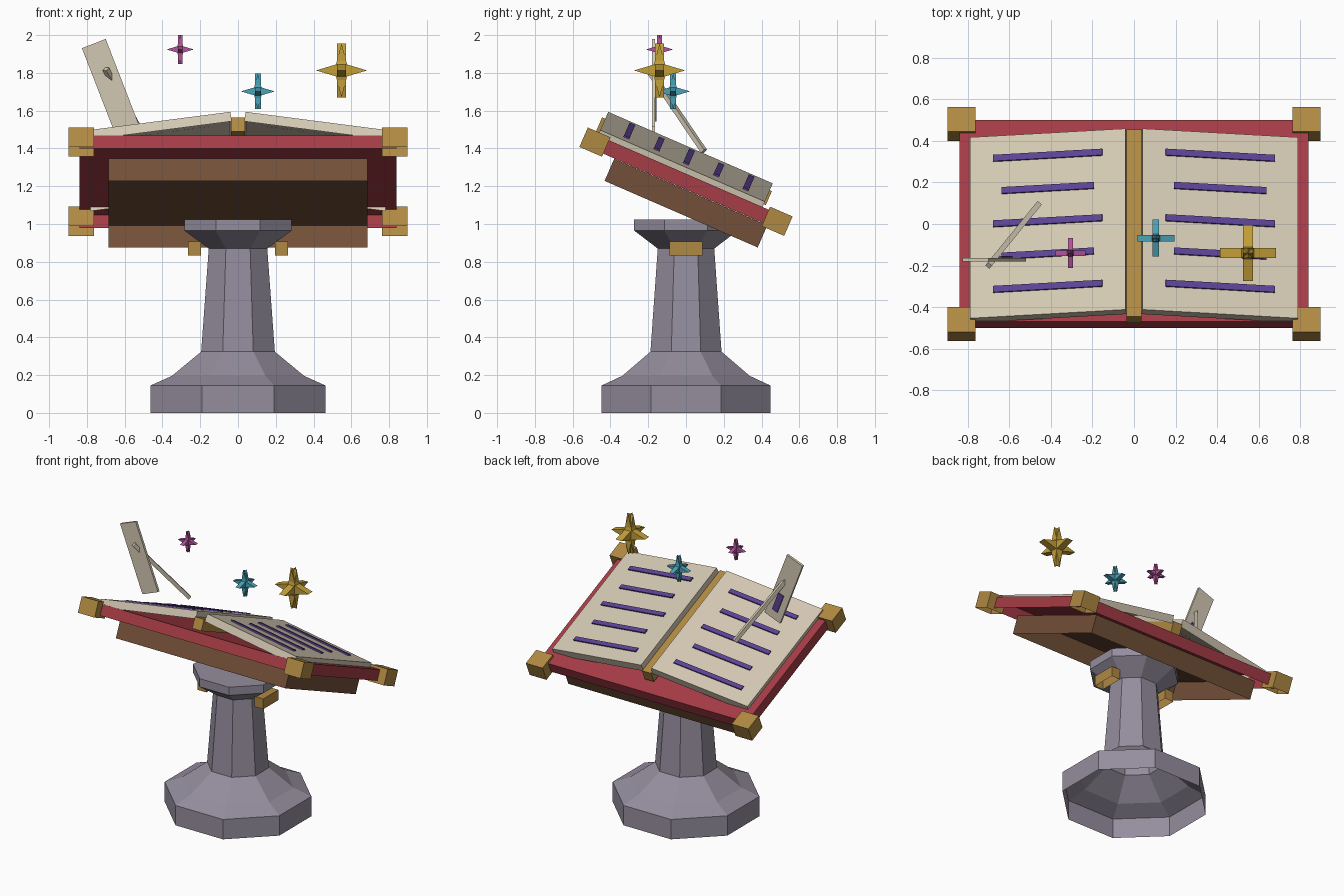
import bpy, bmesh, math
from mathutils import Matrix, Vector

cube = bpy.data.objects.get("Cube")
if cube:
    bpy.data.objects.remove(cube, do_unlink=True)


def material(name, rgb):
    m = bpy.data.materials.new(name)
    m.use_nodes = True
    m.diffuse_color = (*rgb, 1)
    m.node_tree.nodes["Principled BSDF"].inputs["Base Color"].default_value = (*rgb, 1)
    return m


stone = material("grey stone", (0.30, 0.27, 0.34))
wood = material("brown wood", (0.17, 0.08, 0.04))
red = material("red leather", (0.38, 0.045, 0.06))
brass = material("dull brass", (0.43, 0.25, 0.055))
cream = material("cream paper", (0.65, 0.58, 0.45))
ink = material("purple ink", (0.105, 0.055, 0.30))
gold = material("bright gold", (0.55, 0.35, 0.04))
teal = material("teal", (0.07, 0.36, 0.47))
pink = material("pink", (0.44, 0.09, 0.33))


def finish(name, bm, mat, matrix=Matrix()):
    bmesh.ops.recalc_face_normals(bm, faces=bm.faces)
    me = bpy.data.meshes.new(name)
    bm.to_mesh(me)
    bm.free()
    me.materials.append(mat)
    ob = bpy.data.objects.new(name, me)
    ob.matrix_world = matrix
    bpy.context.collection.objects.link(ob)
    return ob


def box(name, size, mat, matrix, open_bottom=True):
    """Box with its underside left open, as a hollow shell."""
    bm = bmesh.new()
    bmesh.ops.create_cube(bm, size=1)
    bmesh.ops.scale(bm, vec=size, verts=bm.verts)
    if open_bottom:
        bm.normal_update()
        bottom = [f for f in bm.faces if f.normal.z < -0.9]
        bmesh.ops.delete(bm, geom=bottom, context="FACES")
    return finish(name, bm, mat, matrix)


def at(x, y, z):
    return Matrix.Translation((x, y, z))


# Octagonal pedestal: stacked rings, open below and capped on top
profile = [(0.463, 0), (0.463, 0.145), (0.35, 0.196), (0.195, 0.324),
           (0.155, 0.87), (0.284, 0.965), (0.284, 1.025)]
bm = bmesh.new()
rings = []
for apothem, z in profile:
    r = apothem / math.cos(math.pi / 8)
    angles = [math.pi / 8 + k * math.pi / 4 for k in range(8)]
    rings.append([bm.verts.new((r * math.cos(t), 0.965 * r * math.sin(t), z))
                  for t in angles])
for low, high in zip(rings, rings[1:]):
    for k in range(8):
        n = (k + 1) % 8
        bm.faces.new((low[k], low[n], high[n], high[k]))
bm.faces.new(rings[-1])
finish("pedestal", bm, stone)

# Brackets on the column
for side, label in ((1, "left"), (-1, "right")):
    box(f"{label}_bracket", (0.07, 0.175, 0.075), brass, at(0.23 * side, 0, 0.87))

# Tilted desk and book cover
tilt = at(0, 0, 1.224) @ Matrix.Rotation(-0.41, 4, "X")
box("desk", (1.37, 0.884, 0.128), wood, tilt @ at(0, 0.045, -0.104))
box("cover", (1.68, 1.056, 0.077), red, tilt)
box("spine", (0.074, 0.98, 0.08), brass, tilt @ at(0, -0.053, 0.095))

for side, label in ((1, "left"), (-1, "right")):
    # Cover corners
    for end, where in ((-1, "front"), (1, "back")):
        box(f"{where}_{label}_corner", (0.135, 0.13, 0.112), brass,
            tilt @ at(0.831 * side, 0.526 * end, 0))
    # Sloping page block with rows of writing
    page = tilt @ at(0.411 * side, -0.05, 0.095) @ Matrix.Rotation(0.14 * side, 4, "Y")
    box(f"{label}_pages", (0.755, 0.95, 0.055), cream, page)
    for row in range(5):
        length = 0.45 if row % 2 else 0.53
        box(f"{label}_writing_{row + 1}", (length, 0.033, 0.0095), ink,
            page @ at(0, 0.012 + 0.172 * (2 - row), 0.032))

# Loose page floating upright, with a mark on its back
sheet = at(-0.673, -0.172, 1.722) @ Matrix.Rotation(-0.37, 4, "Y")
box("loose_page", (0.135, 0.018, 0.5), cream, sheet)
box("loose_page_mark", (0.045, 0.009, 0.14), ink, sheet @ at(0, 0.0125, -0.115))

# Quill piercing the loose page
start, tip = Vector((-0.70, -0.20, 1.82)), Vector((-0.46, 0.095, 1.385))
axis = tip - start
quill = Matrix.Translation((start + tip) / 2) @ axis.to_track_quat("Z", "Y").to_matrix().to_4x4()
box("quill", (0.026, 0.026, axis.length), cream, quill, False)


def star(name, mat, centre, r):
    """Two crossed plates, each a thick four-pointed star."""
    bm = bmesh.new()
    half = 0.18 * r
    for turn in (0, math.pi / 2):
        spin = Matrix.Rotation(turn, 3, "Z")
        sides = []
        for depth in (-half, half):
            ring = []
            for k in range(8):
                d = 0.31 * r if k % 2 else r
                t = k * math.pi / 4
                p = Vector((d * math.cos(t), depth, 1.06 * d * math.sin(t)))
                ring.append(bm.verts.new(spin @ p))
            sides.append(ring)
            bm.faces.new(ring)
        for k in range(8):
            n = (k + 1) % 8
            bm.faces.new((sides[0][k], sides[0][n], sides[1][n], sides[1][k]))
    finish(name, bm, mat, at(*centre))


# Floating stars
star("gold_star", gold, (0.548, -0.14, 1.813), 0.135)
star("teal_star", teal, (0.105, -0.068, 1.702), 0.089)
star("pink_star", pink, (-0.306, -0.14, 1.924), 0.072)
